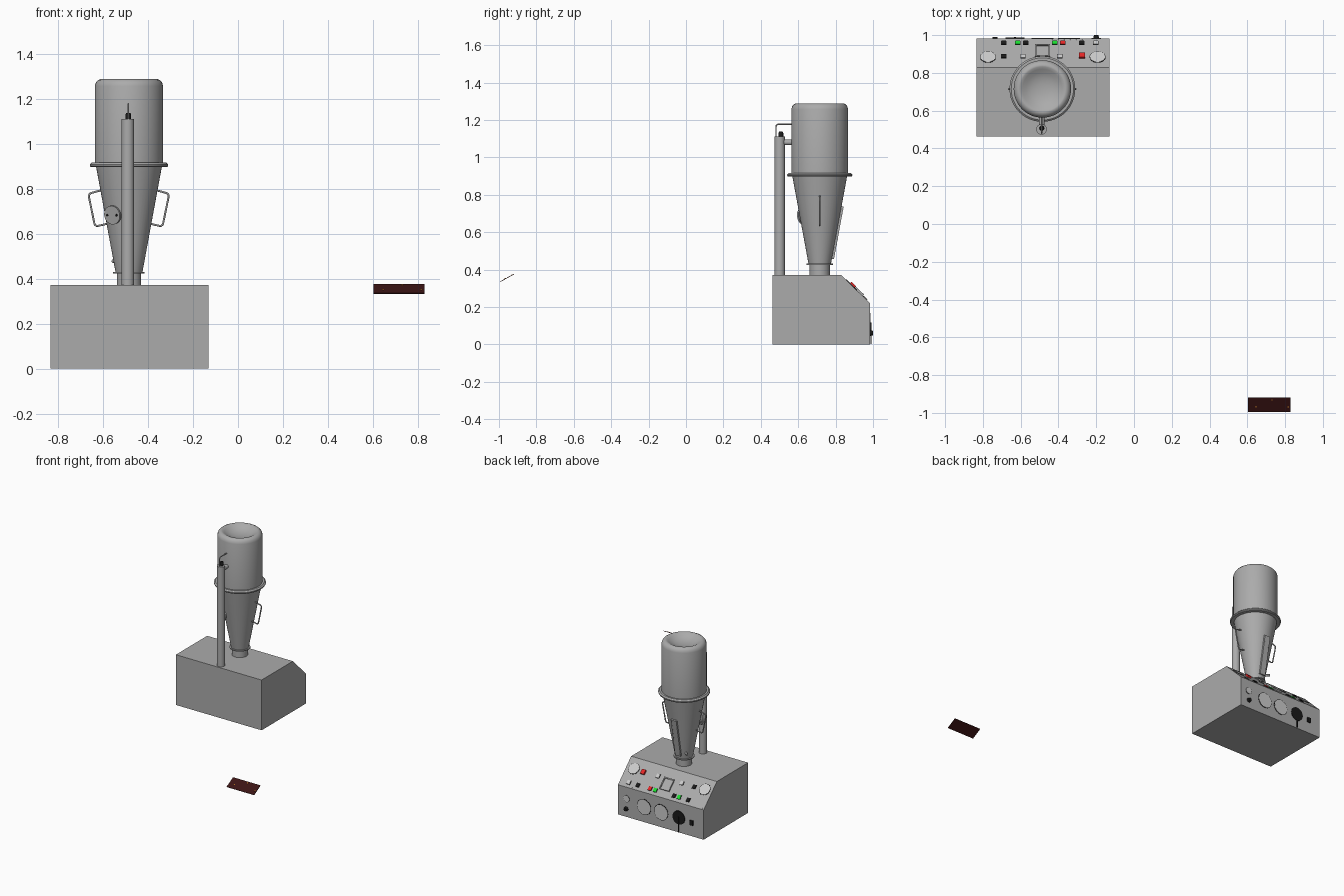
import bpy, bmesh, math
from mathutils import Vector, Matrix

if "Cube" in bpy.data.objects:
    bpy.data.objects.remove(bpy.data.objects["Cube"])

CX, CY = -0.485, 0.715          # hopper axis
N_FRONT = Vector((0, 1, 0))
N_SLOPE = Vector((0, 0.15, 0.154)).normalized()


def material(name, rgb):
    m = bpy.data.materials.new(name)
    m.diffuse_color = (*rgb, 1)
    m.use_nodes = True
    m.node_tree.nodes["Principled BSDF"].inputs["Base Color"].default_value = m.diffuse_color
    return m


STEEL = material("steel", (0.41, 0.41, 0.41))
BLACK = material("black", (0.01, 0.01, 0.01))
RED = material("red", (0.8, 0.02, 0.02))
GREEN = material("green", (0.01, 0.75, 0.03))
PALE = material("pale", (0.68, 0.69, 0.68))
MAROON = material("maroon", (0.045, 0.007, 0.007))
ORANGE = material("orange", (0.8, 0.3, 0.03))


def finish(name, bm, mat=STEEL, smooth=True):
    bmesh.ops.recalc_face_normals(bm, faces=bm.faces)
    me = bpy.data.meshes.new(name)
    bm.to_mesh(me)
    bm.free()
    ob = bpy.data.objects.new(name, me)
    bpy.context.collection.objects.link(ob)
    me.materials.append(mat)
    if smooth:
        bpy.ops.object.select_all(action='DESELECT')
        bpy.context.view_layer.objects.active = ob
        ob.select_set(True)
        bpy.ops.object.shade_smooth_by_angle(angle=math.radians(35))
    return ob


def lathe(name, profile, x=CX, y=CY, segs=48, mat=STEEL):
    """Spin (radius, z) points around a vertical axis."""
    bm = bmesh.new()
    vs = [bm.verts.new((x + r, y, z)) for r, z in profile]
    es = [bm.edges.new(p) for p in zip(vs, vs[1:])]
    bmesh.ops.spin(bm, geom=vs + es, cent=(x, y, 0), axis=(0, 0, 1),
                   angle=2 * math.pi, steps=segs)
    bmesh.ops.remove_doubles(bm, verts=bm.verts, dist=1e-5)
    return finish(name, bm, mat)


def frame(pos, n):
    """Matrix whose z axis is n, y axis pointing up the surface."""
    n = Vector(n).normalized()
    xa = Vector((0, 0, 1)).cross(n).normalized()
    m = Matrix((xa, n.cross(xa), n)).transposed().to_4x4()
    m.translation = pos
    return m


def block(name, pos, n, size, mat=STEEL):
    bm = bmesh.new()
    bmesh.ops.create_cube(bm, size=1, matrix=frame(pos, n) @ Matrix.Diagonal((*size, 1)))
    return finish(name, bm, mat, False)


def disc(name, pos, n, r, h, mat=STEEL, r2=None, segs=32):
    bm = bmesh.new()
    bmesh.ops.create_cone(bm, cap_ends=True, segments=segs, radius1=r,
                          radius2=r if r2 is None else r2, depth=h, matrix=frame(pos, n))
    return finish(name, bm, mat)


def tube(name, pts, r, mat=STEEL):
    """Round bar along points, with rounded corners."""
    pts = [Vector(p) for p in pts]
    path = [pts[0]]
    for a, b, c in zip(pts, pts[1:], pts[2:]):
        p, q = b + (a - b).normalized() * 0.015, b + (c - b).normalized() * 0.015
        path += [p * (1 - t) ** 2 + b * 2 * t * (1 - t) + q * t * t for t in (0, .33, .67, 1)]
    path.append(pts[-1])
    cu = bpy.data.curves.new(name, 'CURVE')
    cu.dimensions = '3D'
    cu.bevel_depth, cu.bevel_resolution, cu.use_fill_caps = r, 3, True
    sp = cu.splines.new('POLY')
    sp.points.add(len(path) - 1)
    for s, p in zip(sp.points, path):
        s.co = (*p, 1)
    cu.materials.append(mat)
    ob = bpy.data.objects.new(name, cu)
    bpy.context.collection.objects.link(ob)


# Cabinet: side profile joined between its two ends
bm = bmesh.new()
side = [(0.463, 0), (0.983, 0), (0.983, 0.22), (0.829, 0.372), (0.463, 0.372)]
a, b = ([bm.verts.new((x, y, z)) for y, z in side] for x in (-0.833, -0.131))
bm.faces.new(a)
bm.faces.new(b)
for i in range(5):
    j = (i + 1) % 5
    bm.faces.new((a[i], a[j], b[j], b[i]))
finish("cabinet", bm, smooth=False)

# Hopper: neck, cone, flange and dished chamber
lathe("neck", [(0, 0.37), (0.054, 0.37), (0.054, 0.44), (0, 0.44)])
lathe("neck_flange", [(0.05, 0.424), (0.07, 0.424), (0.07, 0.431), (0.05, 0.431)])
lathe("cone", [(0, 0.43), (0.06, 0.43), (0.147, 0.902), (0, 0.902)])
lathe("flange", [(0.14, 0.897), (0.17, 0.897), (0.174, 0.902), (0.174, 0.909),
                 (0.165, 0.917), (0.14, 0.917)])
lathe("chamber", [(0, 1.252), (0.03, 1.2535), (0.06, 1.259), (0.085, 1.269), (0.105, 1.281),
                  (0.118, 1.288), (0.126, 1.289), (0.138, 1.283), (0.147, 1.273),
                  (0.152, 1.257), (0.152, 0.91), (0, 0.91)])

# Column with knob, bridge pipe and bent sensor tube
lathe("column", [(0, 0.37), (0.028, 0.37), (0.028, 1.11), (0, 1.11)], -0.49, 0.501, 32)
lathe("column_knob", [(0, 1.105), (0.013, 1.105), (0.013, 1.13), (0.009, 1.138), (0, 1.138)],
      -0.488, 0.507, 20, BLACK)
disc("bridge_pipe", (-0.488, 0.545, 1.08), (0, 1, 0), 0.015, 0.07)
tube("bent_tube", [(-0.488, 0.481, 1.1), (-0.488, 0.481, 1.177), (-0.488, 0.565, 1.177)], 0.004)

# Side handles on the cone
for s, nm in ((-1, "left"), (1, "right")):
    tube("handle_" + nm, [(CX - 0.001 + s * dx, CY, z) for dx, z in
         ((0.118, 0.795), (0.18, 0.778), (0.15, 0.632), (0.085, 0.647))], 0.0045)

# Inspection port
out = Vector((-0.077, -0.111, 0)).normalized()
n = (out + Vector((0, 0, -0.18))).normalized()
port = Vector((CX - 0.004, CY + 0.006, 0.685)) + out * 0.113
disc("port_neck", port - n * 0.008, n, 0.03, 0.03)
disc("port_cover", port + n * 0.008, n, 0.042, 0.01)
pm = frame(port + n * 0.014, n)
for s in (-1, 1):
    disc("port_bolt", pm @ Vector((s * 0.025, 0, 0)), n, 0.005, 0.005, BLACK, segs=12)

# Level gauge lying along the cone, with screws
n = Vector((0, 0.472, -0.087)).normalized()
mid = Vector((-0.487, 0.811, 0.597))
block("level_gauge", mid, n, (0.045, 0.286, 0.012))
gm = frame(mid + n * 0.006, n)
for i in range(9):
    for s in (-1, 1):
        disc("gauge_screw", gm @ Vector((s * 0.018, -0.128 + i * 0.032, 0)), n, 0.003, 0.002, segs=8)
tube("drain_pipe", [(CX - 0.03, CY + 0.03, 0.478), (-0.557, 0.784, 0.478)], 0.008)


# Sloped control panel; a point is given by x and y
def slope(x, y, lift=0.0):
    return Vector((x, y, 0.22 + (0.983 - y) * 0.152 / 0.154)) + N_SLOPE * lift


def gauge(name, pos, n, r):
    disc(name + "_rim", pos, n, r, 0.004, BLACK)
    disc(name + "_face", pos + n * 0.001, n, r * 0.94, 0.004, PALE)


for x in (-0.773, -0.193):
    gauge("slope_gauge", slope(x, 0.884), N_SLOPE, 0.042)
block("stop_button", slope(-0.275, 0.888, 0.006), N_SLOPE, (0.031, 0.034, 0.014), RED)
for x, y, m in ((-0.689, 0.886, BLACK), (-0.689, 0.957, BLACK), (-0.615, 0.957, GREEN),
                (-0.573, 0.957, BLACK), (-0.42, 0.957, GREEN), (-0.377, 0.957, RED),
                (-0.277, 0.957, BLACK), (-0.203, 0.957, PALE), (-0.588, 0.886, PALE),
                (-0.393, 0.886, PALE)):
    block("switch_base", slope(x, y), N_SLOPE, (0.028, 0.03, 0.006), BLACK)
    block("switch", slope(x, y, 0.002), N_SLOPE, (0.025, 0.027, 0.009), m)

# Display: raised border around a recessed screen
block("display_screen", slope(CX, 0.913, 0.001), N_SLOPE, (0.07, 0.08, 0.006))
for s in (-1, 1):
    block("display_side", slope(CX + s * 0.036, 0.913, 0.004), N_SLOPE, (0.008, 0.09, 0.014))
    block("display_edge", slope(CX, 0.913 + s * 0.029, 0.004), N_SLOPE, (0.08, 0.008, 0.014))
for i in range(22):
    disc("panel_screw", slope(-0.815 + i * 0.0317, 0.976), N_SLOPE, 0.0025, 0.002, segs=8)

# Upright panel below: gauges, knobs and a lever
front = lambda x, z, d=0.0: Vector((x, 0.983 + d, z))
for x, z, r in ((-0.345, 0.112, 0.058), (-0.485, 0.11, 0.058), (-0.2, 0.135, 0.026)):
    gauge("front_gauge", front(x, z), N_FRONT, r)
disc("small_knob", front(-0.2, 0.06, 0.008), N_FRONT, 0.016, 0.018, BLACK, 0.012)
disc("rotary_disc", front(-0.63, 0.11, 0.001), N_FRONT, 0.05, 0.006, BLACK)
block("rotary_lever", front(-0.63, 0.06, 0.005), N_FRONT, (0.008, 0.115, 0.005), BLACK)
block("latch", front(-0.735, 0.1, 0.003), N_FRONT, (0.026, 0.036, 0.01), BLACK)

# Separate tilted indicator plate with small lamps
tilt = math.atan2(0.042, 0.077)
t = Matrix.Translation((0.716, -0.957, 0.355)) @ Matrix.Rotation(tilt, 4, 'X')
parts = [("indicator_plate", (0, 0, 0), (0.225, 0.087, 0.003), MAROON)]
parts += [("indicator_lamp", (u, v, 0.002), (0.007, 0.007, 0.004), ORANGE)
          for u, v in ((0.015, 0.03), (0.1, -0.012), (-0.07, -0.01))]
for nm, pos, size, mat in parts:
    bm = bmesh.new()
    bmesh.ops.create_cube(bm, size=1, matrix=t @ Matrix.Translation(pos) @ Matrix.Diagonal((*size, 1)))
    finish(nm, bm, mat, False)
